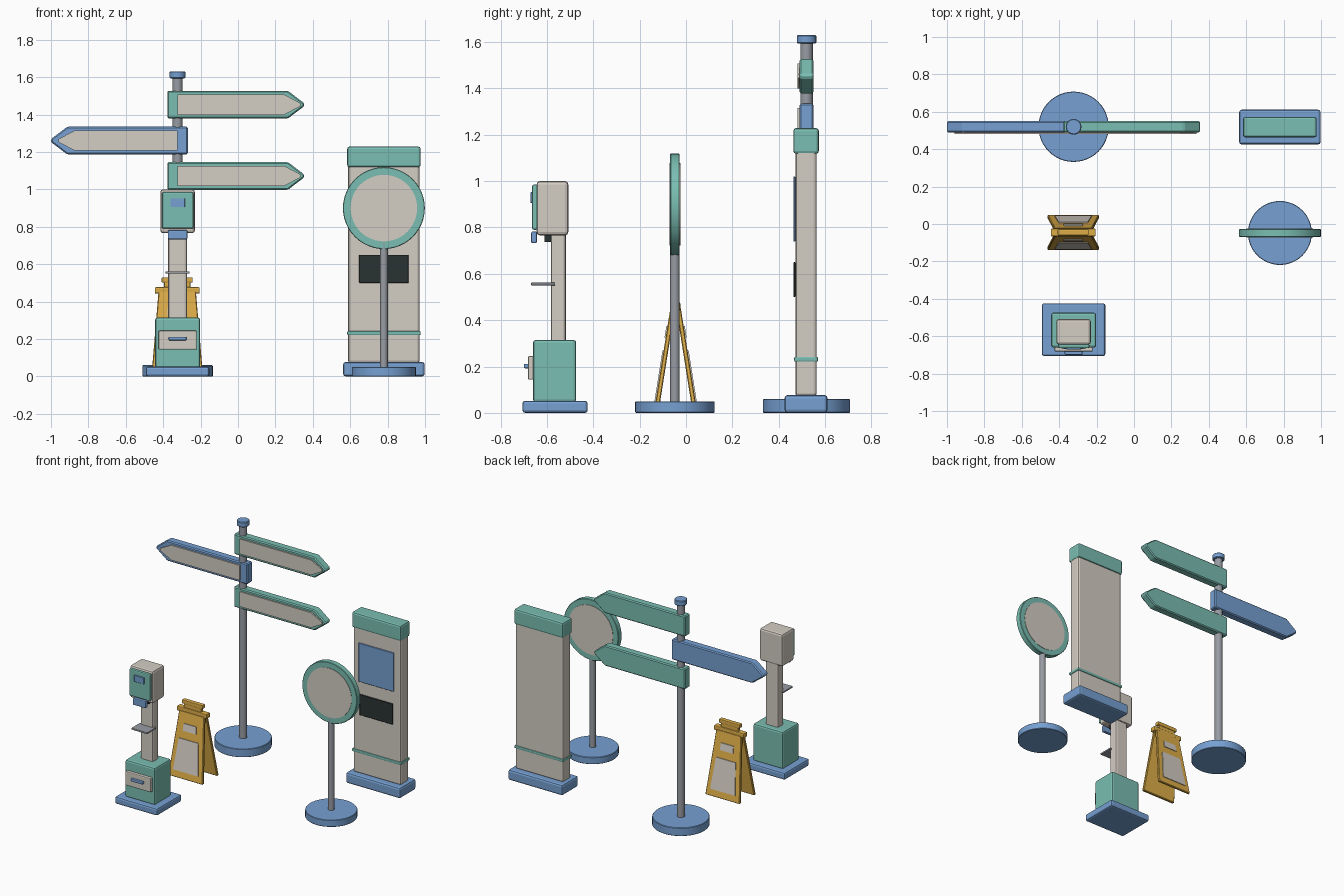
import bpy, bmesh, math
from mathutils import Matrix

if "Cube" in bpy.data.objects:
    bpy.data.objects.remove(bpy.data.objects["Cube"])


def material(name, rgb):
    lin = [((c / 255 + 0.055) / 1.055) ** 2.4 for c in rgb]
    m = bpy.data.materials.new(name)
    m.diffuse_color = (*lin, 1)
    m.use_nodes = True
    m.node_tree.nodes["Principled BSDF"].inputs["Base Color"].default_value = m.diffuse_color
    return m


CREAM = material("cream", (212, 205, 195))
TEAL = material("teal", (122, 190, 178))
BLUE = material("blue", (118, 160, 210))
YELLOW = material("yellow", (222, 174, 72))
METAL = material("metal", (152, 156, 163))
DARK = material("dark", (42, 50, 50))


def finish(bm, name, mat, bevel=0.0, segments=2, smooth=False):
    bmesh.ops.recalc_face_normals(bm, faces=bm.faces)
    if bevel:
        edges = [e for e in bm.edges if e.calc_face_angle(0) > math.radians(35)]
        bmesh.ops.bevel(bm, geom=edges, offset=bevel, segments=segments,
                        profile=0.5, affect='EDGES')
    me = bpy.data.meshes.new(name)
    bm.to_mesh(me)
    bm.free()
    me.materials.append(mat)
    ob = bpy.data.objects.new(name, me)
    bpy.context.collection.objects.link(ob)
    if smooth:
        bpy.ops.object.select_all(action='DESELECT')
        ob.select_set(True)
        bpy.context.view_layer.objects.active = ob
        bpy.ops.object.shade_smooth_by_angle(angle=math.radians(35))
    return ob


def box(name, x, y, z, mat, bevel=0.0, segments=2):
    """Box from (min, max) pairs."""
    bm = bmesh.new()
    bmesh.ops.create_cube(bm, size=1)
    for v in bm.verts:
        v.co = [(a + b) / 2 + c * (b - a) for (a, b), c in zip((x, y, z), v.co)]
    return finish(bm, name, mat, bevel, segments)


def cylinder(name, centre, r, length, mat, axis='Z', sides=48, bevel=0.0):
    bm = bmesh.new()
    bmesh.ops.create_cone(bm, cap_ends=True, segments=sides, radius1=r,
                          radius2=r, depth=length)
    if axis == 'Y':
        bm.transform(Matrix.Rotation(math.pi / 2, 4, 'X'))
    bm.transform(Matrix.Translation(centre))
    return finish(bm, name, mat, bevel, 1, smooth=True)


def prism(name, pts, y0, y1, mat, bevel=0.0, matrix=None):
    """Profile in x and z, extruded along y."""
    bm = bmesh.new()
    face = bm.faces.new([bm.verts.new((x, y0, z)) for x, z in pts])
    ext = bmesh.ops.extrude_face_region(bm, geom=[face])
    for v in ext['geom']:
        if isinstance(v, bmesh.types.BMVert):
            v.co.y = y1
    bmesh.ops.recalc_face_normals(bm, faces=bm.faces)
    if matrix:
        bm.transform(matrix)
    return finish(bm, name, mat, bevel, 1)


def span(c, h):
    return (c - h, c + h)


# Direction post
PX, PY = -0.323, 0.52
cylinder("post_base", (PX, PY, 0.03), 0.188, 0.06, BLUE, bevel=0.003)
cylinder("post_pole", (PX, PY, 0.83), 0.027, 1.56, METAL, sides=24)
cylinder("post_cap", (PX, PY, 1.6125), 0.042, 0.037, BLUE, sides=24, bevel=0.004)


def arrow(d, z, tail, shoulder, tip, h):
    return [(PX + d * x, z + s) for x, s in
            ((tail, -h), (shoulder, -h), (tip, -0.008), (tip, 0.008), (shoulder, h), (tail, h))]


for i, (d, z, mat, inset) in enumerate(((1, 1.453, TEAL, 0.02), (-1, 1.261, BLUE, 0.04),
                                        (1, 1.072, TEAL, 0.02))):
    prism(f"arrow_sign_{i}", arrow(d, z, -0.055, 0.59, 0.677, 0.074),
          PY - 0.03, PY + 0.03, mat, 0.007)
    prism(f"arrow_panel_{i}", arrow(d, z, 0, 0.59 - inset, 0.677 - inset, 0.054),
          PY - 0.039, PY - 0.029, CREAM)

# Information totem
TX, TY = 0.78, 0.518
box("totem_base", span(TX, 0.218), span(TY, 0.093), (0, 0.077), BLUE, 0.014)
box("totem_body", span(TX, 0.191), span(TY, 0.046), (0.07, 1.14), CREAM, 0.014)
box("totem_cap", span(TX, 0.196), span(TY, 0.055), (1.118, 1.229), TEAL, 0.012)
box("totem_band", span(TX, 0.196), span(TY, 0.051), (0.221, 0.242), TEAL, 0.005)
box("totem_screen", span(TX, 0.14), (TY - 0.055, TY - 0.046), (0.74, 1.02), BLUE, 0.002, 1)
box("totem_dark_panel", span(TX, 0.132), (TY - 0.055, TY - 0.046), (0.5, 0.65), DARK, 0.002, 1)

# Round sign
RY = -0.048
cylinder("round_sign_base", (TX, RY, 0.025), 0.171, 0.05, BLUE, bevel=0.003)
cylinder("round_sign_pole", (TX, RY, 0.38), 0.021, 0.68, METAL, sides=16)
cylinder("round_sign_disc", (TX, RY, 0.9), 0.219, 0.041, TEAL, 'Y', 48, 0.003)
for s, n in ((-1, "front"), (1, "back")):
    cylinder(f"round_sign_face_{n}", (TX, RY + s * 0.021, 0.9), 0.178, 0.005, CREAM, 'Y')

# Folding floor sign: two leaning boards, each with two panels
FX, FY = -0.325, -0.045


def trapezoid(z0, z1, w0, w1):
    return [(-w0, z0), (w0, z0), (w1, z1), (-w1, z1)]


for s, n in ((0, "front"), (math.pi, "back")):
    shear = Matrix.Identity(4)
    shear[1][2] = 0.158
    lean = Matrix.Translation((FX, FY, 0)) @ Matrix.Rotation(s, 4, 'Z') @ shear
    prism(f"floor_sign_board_{n}", trapezoid(0, 0.455, 0.138, 0.1), -0.094, -0.074,
          YELLOW, 0.004, lean)
    prism(f"floor_sign_panel_{n}", trapezoid(0.05, 0.27, 0.1, 0.078), -0.099, -0.093,
          CREAM, 0, lean)
    prism(f"floor_sign_label_{n}", trapezoid(0.325, 0.375, 0.053, 0.05), -0.099, -0.093,
          CREAM, 0, lean)
box("floor_sign_hinge", span(FX, 0.12), span(FY, 0.021), (0.443, 0.477), YELLOW, 0.006)
box("floor_sign_neck", span(FX, 0.07), span(FY, 0.012), (0.47, 0.51), YELLOW, 0.003)
box("floor_sign_handle", span(FX, 0.083), span(FY, 0.016), (0.502, 0.53), YELLOW, 0.005)

# Dispenser kiosk
KX = -0.323
box("kiosk_base", span(KX, 0.17), (-0.706, -0.424), (0, 0.052), BLUE, 0.012)
box("kiosk_cabinet", span(KX, 0.12), (-0.66, -0.474), (0.045, 0.315), TEAL, 0.012)
box("kiosk_drawer", span(KX, 0.102), (-0.682, -0.655), (0.143, 0.245), CREAM, 0.006)
box("kiosk_drawer_handle", span(KX, 0.048), (-0.7, -0.678), (0.192, 0.212), BLUE, 0.006)
box("kiosk_post", span(KX, 0.05), (-0.583, -0.518), (0.3, 0.78), CREAM, 0.012)
box("kiosk_shelf", span(KX, 0.064), (-0.668, -0.565), (0.55, 0.562), METAL, 0.003)
box("kiosk_head", span(KX, 0.092), (-0.645, -0.508), (0.766, 1.0), CREAM, 0.014)
box("kiosk_head_panel", span(KX, 0.084), (-0.664, -0.64), (0.79, 0.985), TEAL, 0.008)
box("kiosk_screen", span(KX, 0.039), (-0.671, -0.662), (0.905, 0.952), BLUE, 0.002, 1)
box("kiosk_outlet", span(KX, 0.052), (-0.668, -0.643), (0.732, 0.783), BLUE, 0.007)
box("kiosk_slot", span(KX, 0.035), (-0.61, -0.583), (0.738, 0.768), DARK)
